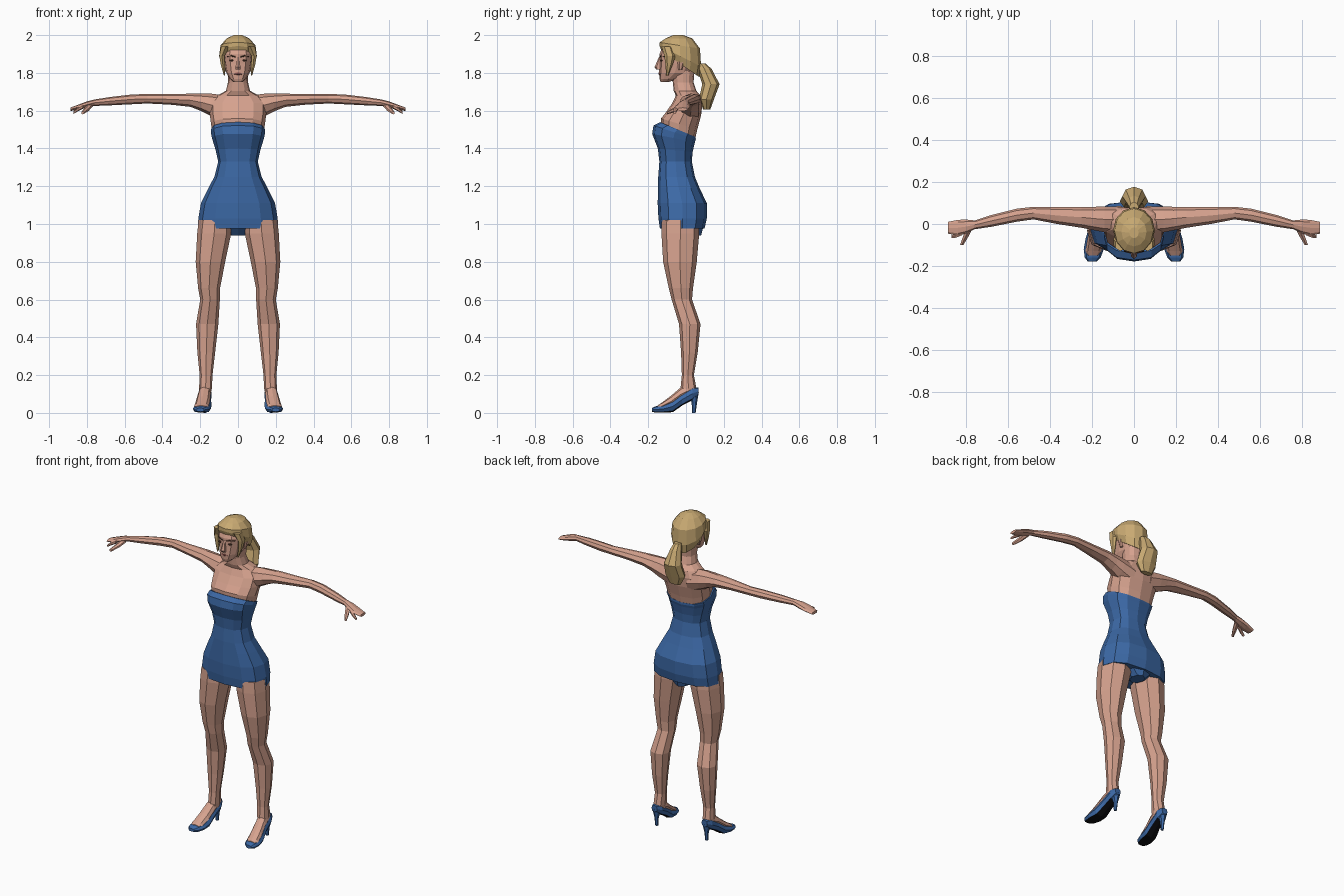
import bpy, bmesh, math
from mathutils import Vector


def material(name, rgb):
    m = bpy.data.materials.new(name)
    m.diffuse_color = (*rgb, 1)
    return m


SKIN = material("skin", (0.67, 0.36, 0.27))
HAIR = material("blonde hair", (0.58, 0.40, 0.17))
BLUE = material("blue cloth", (0.045, 0.14, 0.38))
SOLE = material("black sole", (0.004, 0.004, 0.005))
LIPS = material("lips", (0.42, 0.14, 0.12))
DARK = material("dark brown", (0.08, 0.04, 0.025))


def tube(name, rings, mat, n=8, axis="z", mirror=False, power=1.0, sole=False):
    """Loft of rings (t, c1, c2, r1, r2, tilt) along an axis, capped at both ends."""
    bm = bmesh.new()
    loops = []
    for ring in rings:
        t, c1, c2, r1, r2 = ring[:5]
        tilt = ring[5] if len(ring) > 5 else 0
        loop = []
        for i in range(n):
            a = 2 * math.pi * i / n - math.pi / 2
            c, s = math.cos(a), math.sin(a)
            u = r1 * math.copysign(abs(c) ** power, c) if abs(c) > 1e-6 else 0
            v = r2 * math.copysign(abs(s) ** power, s) if abs(s) > 1e-6 else 0
            w = t + tilt * v
            co = {"z": (c1 + u, c2 + v, w), "x": (w, c1 + u, c2 + v),
                  "y": (c1 + u, w, c2 + v)}[axis]
            loop.append(bm.verts.new(co))
        loops.append(loop)
    for a, b in zip(loops, loops[1:]):
        for i in range(n):
            j = (i + 1) % n
            bm.faces.new((a[i], a[j], b[j], b[i]))
    bm.faces.new(loops[0])
    bm.faces.new(loops[-1])
    bmesh.ops.recalc_face_normals(bm, faces=bm.faces)
    if sole:
        bm.normal_update()
        for f in bm.faces:
            if f.normal.z < -0.6 and f.calc_center_median().y < 0.03:
                f.material_index = 1
    me = bpy.data.meshes.new(name)
    bm.to_mesh(me)
    bm.free()
    me.materials.append(mat)
    if sole:
        me.materials.append(SOLE)
    ob = bpy.data.objects.new(name, me)
    bpy.context.collection.objects.link(ob)
    if mirror:
        ob.modifiers.new("Mirror", "MIRROR")
    return ob


# Dress with a neckline that drops towards the back
tube("dress", [
    (0.975, 0, -0.02, 0.213, 0.118), (1.03, 0, -0.018, 0.21, 0.128),
    (1.11, 0, -0.02, 0.196, 0.13), (1.19, 0, -0.038, 0.157, 0.11),
    (1.25, 0, -0.05, 0.125, 0.097), (1.33, 0, -0.055, 0.105, 0.086),
    (1.39, 0, -0.057, 0.118, 0.092, -0.1), (1.455, 0, -0.066, 0.138, 0.113, -0.2),
    (1.485, 0, -0.06, 0.144, 0.112, -0.33), (1.50, 0, -0.043, 0.144, 0.094, -0.42),
], BLUE, 12, power=0.8)
tube("underwear", [(0.94, 0, 0.03, 0.04, 0.05), (1.0, 0, 0.01, 0.12, 0.085)], BLUE, 8)

# Chest, shoulders and neck
tube("chest_and_neck", [
    (1.46, 0, -0.043, 0.13, 0.086, -0.4), (1.53, 0, -0.036, 0.143, 0.096, -0.3),
    (1.585, 0, -0.012, 0.15, 0.092, -0.1), (1.64, 0, 0.007, 0.15, 0.08),
    (1.68, 0, 0.012, 0.11, 0.066), (1.705, 0, -0.005, 0.064, 0.06),
    (1.75, 0, -0.015, 0.052, 0.055), (1.81, 0, -0.015, 0.055, 0.06),
], SKIN, 12, power=0.85)

# Arms and hands
tube("arm", [
    (0.06, 0.02, 1.61, 0.065, 0.07), (0.14, 0.022, 1.63, 0.062, 0.06),
    (0.19, 0.026, 1.643, 0.056, 0.047), (0.25, 0.032, 1.655, 0.05, 0.035),
    (0.36, 0.04, 1.66, 0.041, 0.028), (0.48, 0.052, 1.663, 0.03, 0.025),
    (0.56, 0.042, 1.66, 0.031, 0.026), (0.68, 0.015, 1.65, 0.028, 0.022),
    (0.76, -0.004, 1.642, 0.021, 0.017), (0.80, -0.012, 1.632, 0.033, 0.017),
    (0.84, -0.018, 1.62, 0.038, 0.014), (0.888, -0.018, 1.607, 0.028, 0.009),
], SKIN, 8, "x", True)
tube("thumb", [(-0.02, 0.785, 1.628, 0.017, 0.013), (-0.06, 0.803, 1.605, 0.015, 0.012),
               (-0.1, 0.822, 1.588, 0.009, 0.008)], SKIN, 6, "y", True)
tube("index_finger", [(0.82, -0.042, 1.622, 0.013, 0.012), (0.85, -0.056, 1.605, 0.011, 0.01),
                      (0.87, -0.06, 1.59, 0.008, 0.007)], SKIN, 6, "x", True)

# Legs
tube("leg", [
    (1.02, 0.122, -0.03, 0.086, 0.098), (0.95, 0.126, -0.03, 0.09, 0.1),
    (0.80, 0.146, -0.032, 0.078, 0.089), (0.66, 0.153, -0.027, 0.058, 0.064),
    (0.60, 0.148, -0.022, 0.052, 0.054), (0.47, 0.163, 0.02, 0.059, 0.057),
    (0.32, 0.168, 0.018, 0.047, 0.044), (0.20, 0.169, 0.01, 0.034, 0.032),
    (0.13, 0.172, 0.013, 0.034, 0.042), (0.09, 0.175, 0.01, 0.028, 0.038),
], SKIN, 8, mirror=True, power=0.9)
tube("foot", [
    (0.03, 0.175, 0.125, 0.028, 0.03), (-0.025, 0.178, 0.1, 0.034, 0.037),
    (-0.08, 0.186, 0.06, 0.038, 0.03), (-0.13, 0.194, 0.035, 0.038, 0.018),
    (-0.15, 0.196, 0.03, 0.026, 0.01),
], SKIN, 8, "y", True)

# High-heeled shoes
tube("shoe", [
    (0.066, 0.175, 0.115, 0.02, 0.02), (0.035, 0.175, 0.102, 0.036, 0.034),
    (-0.02, 0.179, 0.071, 0.037, 0.032), (-0.07, 0.186, 0.034, 0.045, 0.03),
    (-0.12, 0.192, 0.021, 0.048, 0.02), (-0.16, 0.197, 0.018, 0.038, 0.017),
    (-0.18, 0.2, 0.016, 0.02, 0.01),
], BLUE, 8, "y", True, 0.75, sole=True)
tube("shoe_heel", [(0.0, 0.175, 0.042, 0.009, 0.009), (0.05, 0.175, 0.044, 0.012, 0.014),
                   (0.11, 0.175, 0.042, 0.028, 0.026)], BLUE, 6, mirror=True)

# Head and face
tube("head", [
    (1.752, 0, -0.112, 0.024, 0.022), (1.768, 0, -0.092, 0.043, 0.048),
    (1.80, 0, -0.06, 0.062, 0.083), (1.85, 0, -0.045, 0.073, 0.095),
    (1.90, 0, -0.04, 0.079, 0.1), (1.95, 0, -0.035, 0.07, 0.085),
], SKIN, 12, power=0.85)
tube("nose", [(1.818, 0, -0.145, 0.017, 0.012), (1.83, 0, -0.145, 0.015, 0.022),
              (1.885, 0, -0.135, 0.007, 0.008)], SKIN, 6)
tube("mouth", [(1.785, 0, -0.13, 0.014, 0.006), (1.793, 0, -0.133, 0.024, 0.013),
               (1.801, 0, -0.136, 0.014, 0.01)], LIPS, 6)
tube("eye", [(1.86, 0.034, -0.128, 0.009, 0.006), (1.866, 0.034, -0.128, 0.015, 0.009),
             (1.872, 0.034, -0.128, 0.009, 0.006)], DARK, 6, mirror=True)
tube("eyebrow", [(0.014, -0.137, 1.885, 0.005, 0.003), (0.035, -0.131, 1.89, 0.006, 0.004),
                 (0.058, -0.112, 1.887, 0.004, 0.002)], DARK, 6, "x", True)
tube("ear", [(1.815, 0.07, -0.03, 0.008, 0.01), (1.86, 0.08, -0.025, 0.009, 0.02)],
     SKIN, 6, mirror=True)

# Hair cap, side locks and ponytail
tube("hair_cap", [
    (1.848, 0, -0.03, 0.084, 0.1, -0.7), (1.888, 0, -0.03, 0.1, 0.11, -0.5),
    (1.945, 0, -0.033, 0.093, 0.107, -0.15), (1.983, 0, -0.037, 0.06, 0.07),
    (2.0, 0, -0.042, 0.022, 0.026),
], HAIR, 12)
tube("side_lock", [
    (1.94, 0.065, -0.1, 0.028, 0.03), (1.89, 0.085, -0.085, 0.016, 0.03),
    (1.84, 0.08, -0.09, 0.012, 0.018), (1.785, 0.071, -0.1, 0.004, 0.006),
], HAIR, 6, mirror=True)
tube("ponytail", [
    (1.85, 0, 0.08, 0.022, 0.025), (1.82, 0, 0.098, 0.032, 0.038),
    (1.74, 0, 0.132, 0.056, 0.046), (1.66, 0, 0.108, 0.068, 0.04),
    (1.605, 0, 0.11, 0.04, 0.018),
], HAIR, 8)
